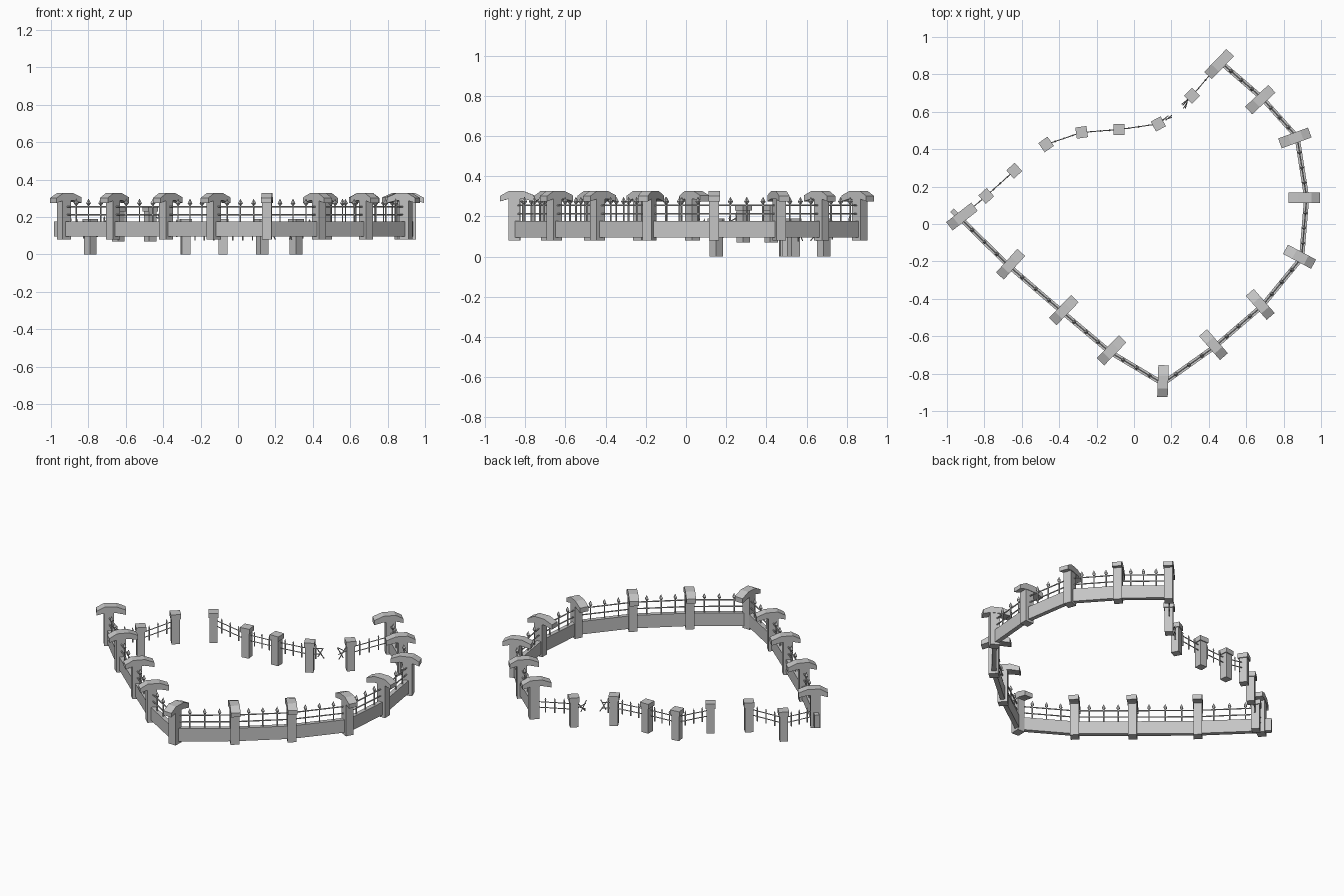
import bpy, bmesh, math
from mathutils import Vector, Matrix

cube = bpy.data.objects.get("Cube")
if cube:
    bpy.data.objects.remove(cube)

stone = bpy.data.materials.new("grey_stone")
stone.use_nodes = True
GREY = (0.56, 0.56, 0.56, 1)
stone.diffuse_color = GREY
stone.node_tree.nodes["Principled BSDF"].inputs["Base Color"].default_value = GREY


def finish(bm, name):
    bmesh.ops.recalc_face_normals(bm, faces=bm.faces)
    mesh = bpy.data.meshes.new(name)
    bm.to_mesh(mesh)
    bm.free()
    mesh.materials.append(stone)
    obj = bpy.data.objects.new(name, mesh)
    bpy.context.collection.objects.link(obj)
    return obj


def turned(pos, angle):
    return Matrix.Translation(pos) @ Matrix.Rotation(angle, 4, 'Z')


def block(bm, matrix, x0, x1, width, z0, z1):
    """Box from x0 to x1, centred on y, in the frame of the matrix."""
    place = Matrix.Translation(((x0 + x1) / 2, 0, (z0 + z1) / 2))
    size = Matrix.Diagonal((x1 - x0, width, z1 - z0, 1))
    bmesh.ops.create_cube(bm, size=1, matrix=matrix @ place @ size)


def bar(bm, a, b, radius=0.004, tip=None, sides=6):
    """Thin rod between two points; tip narrows the far end."""
    a, b = Vector(a), Vector(b)
    d = b - a
    rot = d.to_track_quat('Z', 'Y').to_matrix().to_4x4()
    bmesh.ops.create_cone(bm, cap_ends=True, segments=sides, radius1=radius,
                          radius2=radius if tip is None else tip,
                          depth=d.length, matrix=Matrix.Translation((a + b) / 2) @ rot)


def spear(bm, foot, top, head, length):
    """Upright rod with a diamond point."""
    up = Vector((0, 0, 1))
    neck = top - up * length
    mid = neck + up * length * 0.35
    bar(bm, foot, neck)
    bar(bm, neck, mid, 0.003, head, 4)
    bar(bm, mid, top, head, 0, 4)


# Large pillars: x, y, outward angle
PILLARS = [(-.92, .04, 218), (-.66, -.215, 228), (-.375, -.46, 226), (-.12, -.675, 226),
           (.155, -.84, 268), (.425, -.645, 311), (.675, -.43, 311), (.885, -.175, -28),
           (.91, .14, 0), (.86, .46, 20), (.675, .665, 43), (.455, .855, 46)]
# Small posts: x, y, base height, angle
POSTS = [(-.79, .15, 0, 42), (-.64, .285, .07, 42), (-.47, .425, .07, 35), (-.28, .49, 0, 8),
         (-.08, .505, 0, 0), (.13, .535, 0, 28), (.31, .685, 0, 45)]
# Arched cap outline, along the outward direction and height
CAP = [(-.085, .275), (-.085, .305), (-.03, .327), (.04, .327), (.085, .302),
       (.085, .275), (.04, .288), (-.03, .288)]

pillars, caps = bmesh.new(), bmesh.new()
line = []
for x, y, deg in PILLARS:
    m = turned((x, y, 0), math.radians(deg))
    line.append(m @ Vector((.013, 0, 0)))
    block(pillars, m, -.015, .042, .05, .08, .30)
    face = caps.faces.new([caps.verts.new(m @ Vector((u, -.028, z))) for u, z in CAP])
    side = bmesh.ops.extrude_face_region(caps, geom=[face])["geom"]
    across = m.to_3x3() @ Vector((0, .056, 0))
    bmesh.ops.translate(caps, vec=across, verts=[v for v in side if isinstance(v, bmesh.types.BMVert)])
finish(pillars, "large_pillars")
finish(caps, "pillar_caps")

# Low walls with rails and spears between the large pillars
walls, rails, spears = bmesh.new(), bmesh.new(), bmesh.new()
for i, (a, b) in enumerate(zip(line, line[1:])):
    d = b - a
    m = turned(a, math.atan2(d.y, d.x))
    block(walls, m, -.06 if i == 0 else 0, d.length, .027, .095, .177)
    for z in (.213, .255):
        lift = Vector((0, 0, z))
        bar(rails, a + lift, b + lift)
    for k in (1, 2, 3):
        p = a + d * k / 4
        spear(spears, p + Vector((0, 0, .17)), p + Vector((0, 0, .298)), .013, .038)
finish(walls, "low_walls")
finish(rails, "wall_rails")
finish(spears, "wall_spears")

# Small posts with square caps
small = bmesh.new()
for x, y, base, deg in POSTS:
    m = turned((x, y, base), math.radians(deg))
    block(small, m, -.024, .024, .048, 0, .165)
    block(small, m, -.03, .03, .06, .16, .19)
finish(small, "small_posts")

# Light fence between the small posts, open in one place and broken in another
ends = [line[0] + Vector((0, 0, .04))] + [Vector(p[:3]) for p in POSTS]
ends.append(Vector((.455, .855, .04)))
small_rails, small_spears = bmesh.new(), bmesh.new()


def light_fence(a, b, count):
    for z in (.105, .14):
        lift = Vector((0, 0, z))
        bar(small_rails, a + lift, b + lift, .003)
    for k in range(count):
        p = a.lerp(b, (k + 1) / (count + 1))
        spear(small_spears, p + Vector((0, 0, .075)), p + Vector((0, 0, .17)), .006, .022)


for i, (a, b) in enumerate(zip(ends, ends[1:])):
    if i == 2:
        continue
    if i == 6:
        light_fence(a, a.lerp(b, .3), 1)
    else:
        light_fence(a, b, 3)
finish(small_spears, "small_spears")

# Bent bars at the broken opening
for a, b in [((.17, .555, .14), (.20, .58, .08)), ((.17, .56, .09), (.20, .57, .15)),
             ((.31, .685, .13), (.26, .635, .10)), ((.31, .685, .10), (.255, .64, .14)),
             ((.275, .62, .08), (.29, .68, .15)), ((.265, .62, .15), (.285, .65, .08))]:
    bar(small_rails, a, b, .003)
finish(small_rails, "small_rails")
